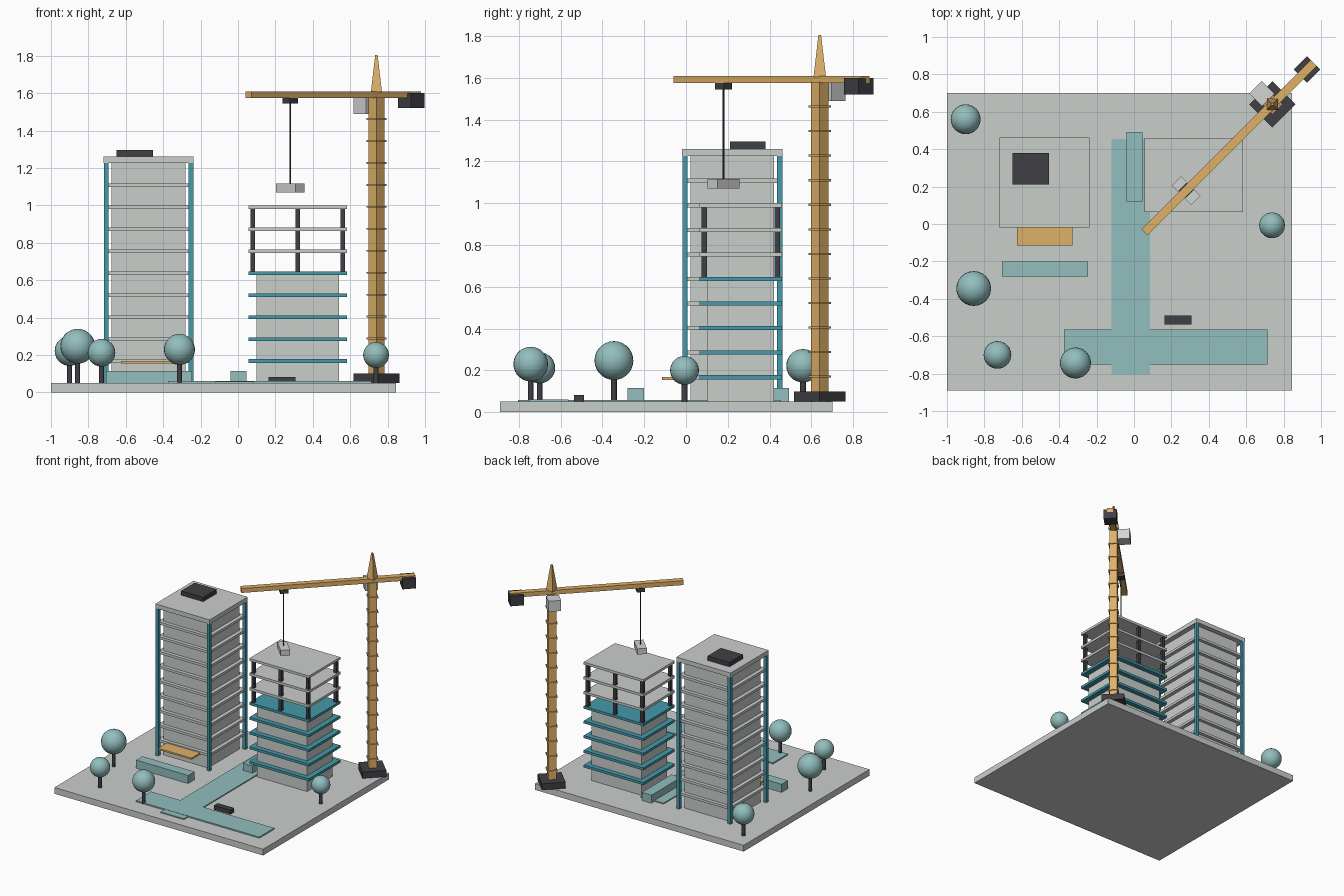
import bpy, math
from mathutils import Vector

cube = bpy.data.objects.get("Cube")
if cube:
    bpy.data.objects.remove(cube, do_unlink=True)


def material(name, r, g, b):
    m = bpy.data.materials.new(name)
    m.use_nodes = True
    m.diffuse_color = (r, g, b, 1)
    m.node_tree.nodes["Principled BSDF"].inputs["Base Color"].default_value = (r, g, b, 1)
    return m


GREY = material("concrete grey", 0.59, 0.62, 0.60)
PALE = material("pale grey", 0.64, 0.66, 0.65)
SAGE = material("soft sage teal", 0.29, 0.51, 0.51)
TEAL = material("deep teal", 0.06, 0.32, 0.40)
DARK = material("charcoal", 0.05, 0.05, 0.06)
OCHRE = material("crane ochre", 0.74, 0.44, 0.14)
DIAG = math.radians(45)


def finish(name, mat):
    ob = bpy.context.object
    ob.name = ob.data.name = name
    ob.data.materials.append(mat)
    return ob


def block(name, mat, center, size, turn=0):
    """Box from a center and a full size, turned about z."""
    bpy.ops.mesh.primitive_cube_add(size=1, location=center, rotation=(0, 0, turn))
    bpy.context.object.scale = size
    return finish(name, mat)


def span(name, mat, x, y, z):
    """Box from its low and high limits on each axis."""
    lo, hi = Vector((x[0], y[0], z[0])), Vector((x[1], y[1], z[1]))
    return block(name, mat, (lo + hi) / 2, hi - lo)


def rod(name, mat, x, y, z, radius, sides=10):
    bpy.ops.mesh.primitive_cylinder_add(vertices=sides, radius=radius, depth=z[1] - z[0],
                                        location=(x, y, (z[0] + z[1]) / 2))
    ob = finish(name, mat)
    bpy.ops.object.shade_smooth_by_angle(angle=math.radians(50))
    return ob


GROUND = 0.05
FLOOR = 0.1175

# Site: ground plate, crossing paths, planters, bench
span("ground_plate", GREY, (-1, 0.845), (-0.89, 0.70), (0, GROUND))
span("long_path", SAGE, (-0.12, 0.085), (-0.805, 0.455), (GROUND, 0.058))
span("cross_path", SAGE, (-0.375, 0.715), (-0.752, -0.563), (GROUND, 0.06))
span("front_planter", SAGE, (-0.705, -0.245), (-0.28, -0.2), (GROUND, 0.115))
span("side_planter", SAGE, (-0.04, 0.045), (0.12, 0.493), (GROUND, 0.115))
span("bench", DARK, (0.163, 0.308), (-0.537, -0.489), (GROUND, 0.083))

# Finished tower: core, floor slabs, corner columns, roof
TX, TY = -0.478, 0.222
block("tower_core", GREY, (TX, TY, 0.64), (0.395, 0.4, 1.18))
for i in range(1, 10):
    block(f"tower_slab_{i}", GREY, (TX, TY, GROUND + i * FLOOR), (0.455, 0.455, 0.02))
for sx in (-1, 1):
    for sy in (-1, 1):
        block("tower_column", TEAL, (TX + sx * 0.2265, TY + sy * 0.2265, 0.64), (0.025, 0.025, 1.18))
block("tower_roof", GREY, (TX, TY, 1.243), (0.48, 0.48, 0.035))
span("roof_plant", DARK, (-0.65, -0.455), (0.21, 0.38), (1.26, 1.295))
span("entrance_canopy", OCHRE, (-0.625, -0.33), (-0.115, 0.02), (0.155, 0.168))

# Unfinished building: clad lower floors and an open frame above
BX, BY = 0.319, 0.262
block("building_core", GREY, (BX, BY, 0.345), (0.442, 0.32, 0.59))
for i in range(1, 9):
    mat = TEAL if i < 6 else GREY
    block(f"building_slab_{i}", mat, (BX, BY, GROUND + i * FLOOR), (0.528, 0.396, 0.02))
for sx in (-1, 0, 1):
    for sy in (-1, 1):
        block("frame_column", DARK, (BX + sx * 0.241, BY + sy * 0.175, 0.815), (0.025, 0.025, 0.35))

# Tower crane
CX, CY = 0.74, 0.64


def crane(name, mat, along, across, z, size):
    """Crane part placed along and across the jib direction."""
    c = math.sqrt(0.5)
    at = (CX + (along - across) * c, CY + (along + across) * c, z)
    return block(name, mat, at, size, DIAG)


crane("crane_base", DARK, 0, 0, 0.075, (0.175, 0.175, 0.05))
crane("crane_mast", OCHRE, 0, 0, 0.835, (0.06, 0.06, 1.49))
for i in range(12):
    crane("mast_ring", OCHRE, 0, 0, 0.17 + i * FLOOR, (0.076, 0.076, 0.01))
crane("crane_jib", OCHRE, -0.327, 0, 1.592, (1.28, 0.045, 0.035))
crane("counterweight", DARK, 0.263, 0, 1.56, (0.1, 0.1, 0.08))
crane("crane_cab", PALE, 0, 0.08, 1.532, (0.095, 0.095, 0.085))
crane("trolley", DARK, -0.652, 0, 1.56, (0.06, 0.055, 0.03))
crane("hoist_cable", DARK, -0.652, 0, 1.33, (0.006, 0.006, 0.44))
crane("hoisted_load", PALE, -0.652, 0, 1.093, (0.07, 0.148, 0.046))
bpy.ops.mesh.primitive_cone_add(vertices=4, radius1=0.042, radius2=0.009, depth=0.2,
                                location=(CX, CY, 1.705), rotation=(0, 0, DIAG))
finish("crane_peak", OCHRE)

# Trees: x, y, crown height, crown radius
for x, y, z, r in ((-0.9, 0.56, 0.222, 0.08), (-0.857, -0.345, 0.247, 0.093),
                   (-0.73, -0.7, 0.212, 0.074), (-0.313, -0.743, 0.23, 0.083),
                   (0.738, -0.007, 0.2, 0.069)):
    rod("tree_trunk", DARK, x, y, (GROUND, z), 0.014)
    bpy.ops.mesh.primitive_uv_sphere_add(segments=24, ring_count=14, radius=r, location=(x, y, z))
    finish("tree_crown", SAGE)
    bpy.ops.object.shade_smooth()
